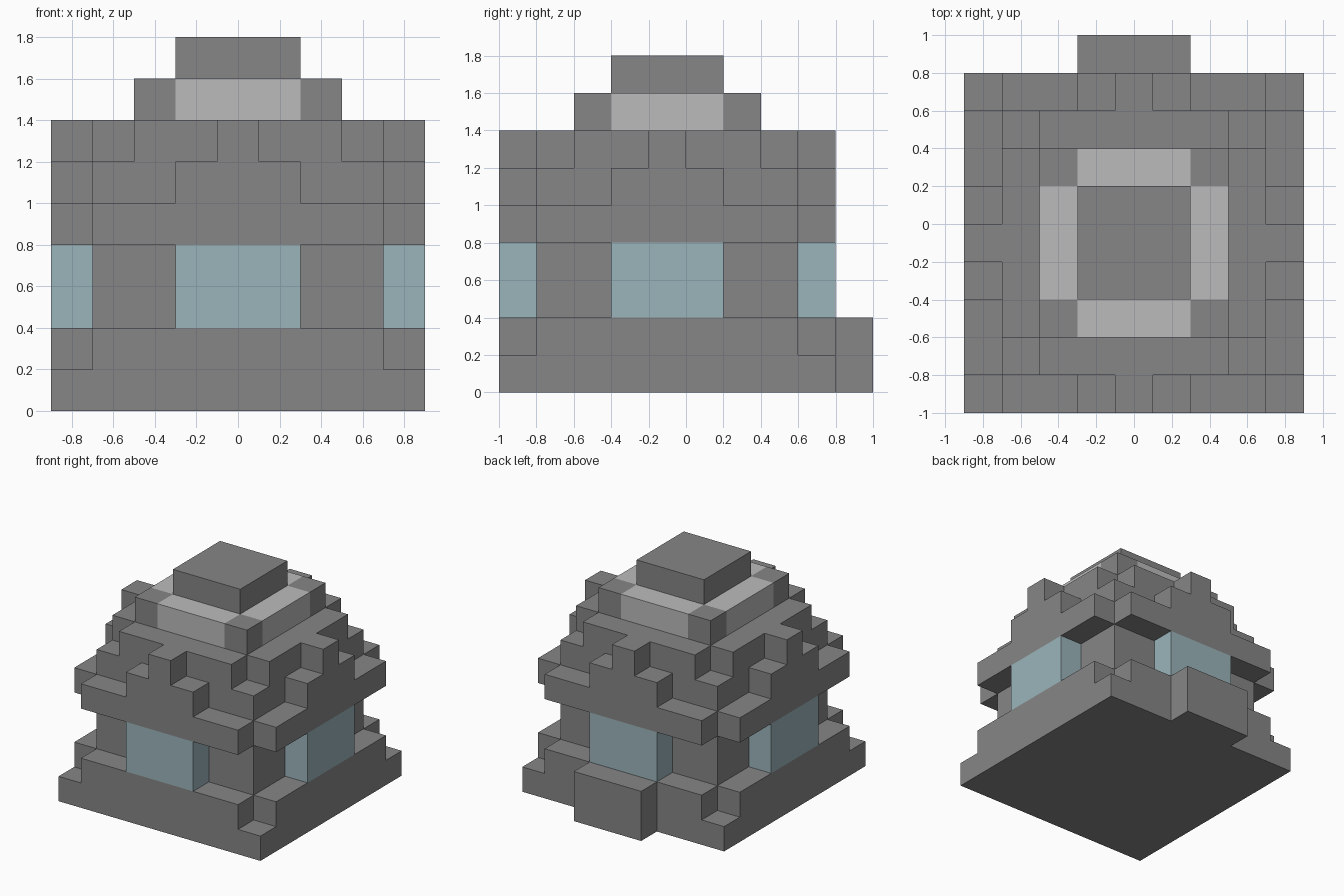
import bpy
import bmesh
from mathutils import Vector

CELL = 0.2                         # edge of one building block
ORIGIN = Vector((0, -0.1, 0.1))    # centre of the middle block of the lowest layer
SPAN = range(-4, 5)
SIDES = [Vector(d) for d in ((1, 0, 0), (-1, 0, 0), (0, 1, 0),
                             (0, -1, 0), (0, 0, 1), (0, 0, -1))]

cube = bpy.data.objects.get("Cube")
if cube:
    bpy.data.objects.remove(cube, do_unlink=True)


def make_material(name, rgb):
    mat = bpy.data.materials.new(name)
    mat.use_nodes = True
    colour = (*rgb, 1)
    mat.diffuse_color = colour
    mat.node_tree.nodes["Principled BSDF"].inputs["Base Color"].default_value = colour
    return mat


stone = make_material("grey stone", (0.24, 0.24, 0.24))
pale = make_material("pale stone", (0.5, 0.5, 0.5))
glass = make_material("pale blue glass", (0.33, 0.46, 0.5))


def block_part(name, cells, mat):
    """Skin a set of block cells with outer faces only, then merge flat areas."""
    cells = set(cells)
    bm = bmesh.new()
    for cell in cells:
        centre = ORIGIN + Vector(cell) * CELL
        for d in SIDES:
            if tuple(int(c + s) for c, s in zip(cell, d)) in cells:
                continue
            u = Vector((d.y, d.z, d.x))
            v = d.cross(u)
            corners = [d + u + v, d - u + v, d - u - v, d + u - v]
            bm.faces.new([bm.verts.new(centre + c * CELL / 2) for c in corners])
    bmesh.ops.remove_doubles(bm, verts=bm.verts, dist=0.001)
    bmesh.ops.dissolve_limit(bm, angle_limit=0.01, verts=bm.verts, edges=bm.edges)
    bmesh.ops.recalc_face_normals(bm, faces=bm.faces)
    mesh = bpy.data.meshes.new(name)
    bm.to_mesh(mesh)
    bm.free()
    mesh.materials.append(mat)
    obj = bpy.data.objects.new(name, mesh)
    bpy.context.collection.objects.link(obj)
    return obj


def square(radius):
    return [(x, y) for x in SPAN for y in SPAN if max(abs(x), abs(y)) <= radius]


def dome_top(x, y):
    """Layer at which the stepped dome ends above a cell."""
    near, far = sorted((abs(x), abs(y)))
    if far == 4:
        return (7, 6, 5, 5, 0)[near]
    return 6 if near == 3 else 7


# Base: full square with the corners lowered, plus the doorstep at the back
base = [(x, y, z) for x, y in square(4) for z in range(2)
        if z == 0 or abs(x) + abs(y) < 8]
base += [(x, 5, z) for x in (-1, 0, 1) for z in range(2)]
block_part("base", base, stone)

# Walls set back one block
block_part("walls", [(x, y, z) for x, y in square(3) for z in (2, 3)], stone)

# One projecting window on each side
for name, dx, dy in (("front", 0, -1), ("back", 0, 1), ("left", 1, 0), ("right", -1, 0)):
    bay = [(dx * 4 + dy * t, dy * 4 + dx * t, z) for t in (-1, 0, 1) for z in (2, 3)]
    block_part(name + "_window", bay, glass)
    # Pale panel in the crown above the window
    panel = [(dx * 2 + dy * t, dy * 2 + dx * t, 7) for t in (-1, 0, 1)]
    block_part(name + "_crown_panel", panel, pale)

# Overhanging dome with stepped gables
block_part("dome", [(x, y, z) for x, y in square(4)
                    for z in range(4, dome_top(x, y))], stone)

# Crown corners and the cap rising through the crown
for x in (-2, 2):
    for y in (-2, 2):
        name = ("back" if y > 0 else "front") + ("_left" if x > 0 else "_right")
        block_part(name + "_crown_corner", [(x, y, 7)], stone)
block_part("roof_cap", [(x, y, z) for x, y in square(1) for z in (7, 8)], stone)
